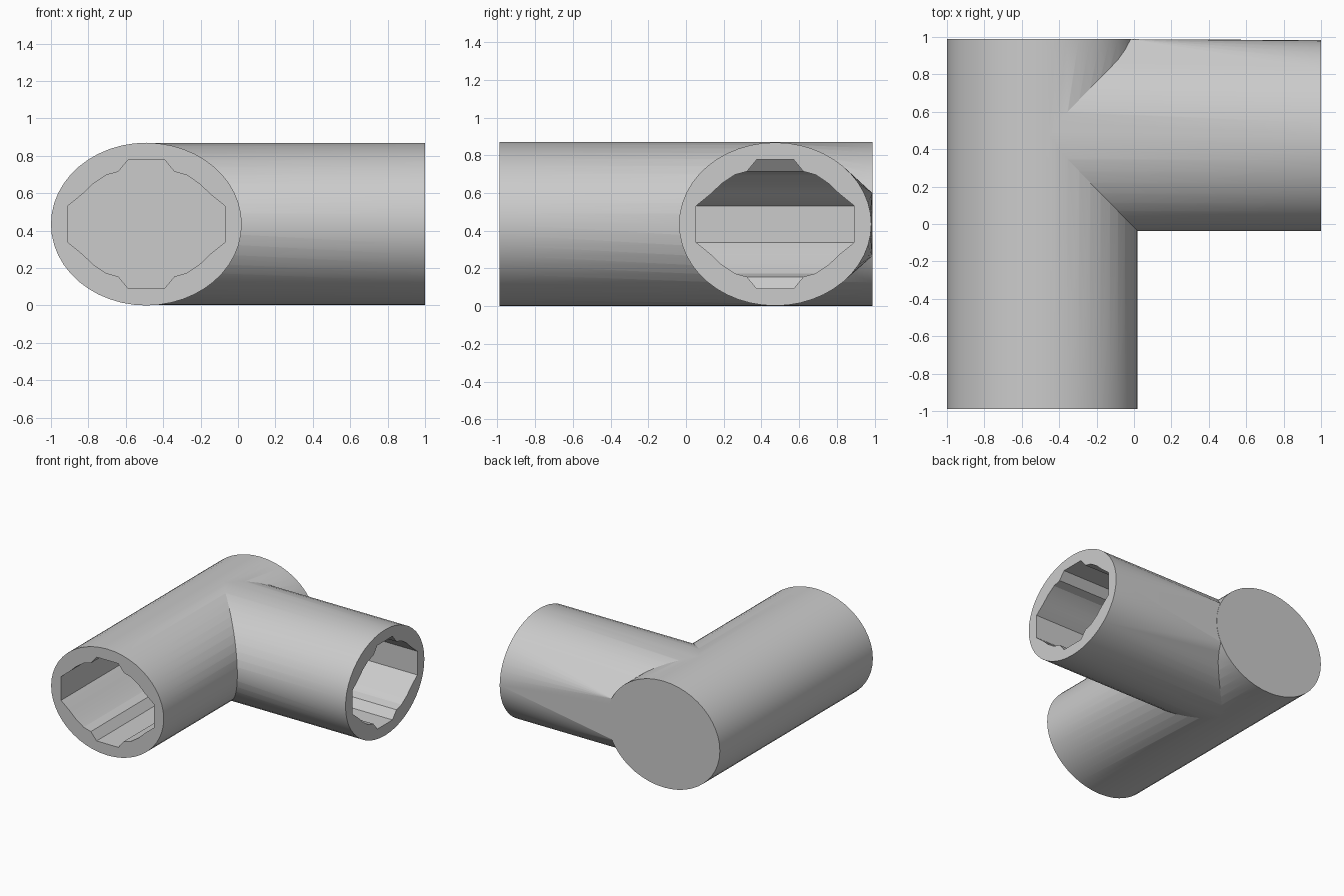
import bpy, bmesh, math

if "Cube" in bpy.data.objects:
    bpy.data.objects.remove(bpy.data.objects["Cube"])

SIDES = 48
ZC = 0.435


def make_object(name, bm):
    bmesh.ops.recalc_face_normals(bm, faces=bm.faces)
    me = bpy.data.meshes.new(name)
    bm.to_mesh(me)
    bm.free()
    ob = bpy.data.objects.new(name, me)
    bpy.context.collection.objects.link(ob)
    return ob


def ellipse(r, rz):
    return [(r * math.cos(2 * math.pi * i / SIDES), rz * math.sin(2 * math.pi * i / SIDES))
            for i in range(SIDES)]


def place(axis, centre, u, v, t):
    # u runs sideways, v up, t along the tube axis
    return (centre + u, t, ZC + v) if axis == 'Y' else (t, centre + u, ZC + v)


def prism(name, profile, axis, centre, start, end):
    bm = bmesh.new()
    rings = [[bm.verts.new(place(axis, centre, u, v, t)) for u, v in profile] for t in (start, end)]
    n = len(profile)
    for i in range(n):
        j = (i + 1) % n
        bm.faces.new((rings[0][i], rings[0][j], rings[1][j], rings[1][i]))
    bm.faces.new(rings[0])
    bm.faces.new(rings[1])
    return make_object(name, bm)


def boolean(target, cutter, op):
    mod = target.modifiers.new(op, 'BOOLEAN')
    mod.operation = op
    mod.solver = 'EXACT'
    mod.object = cutter
    bpy.context.view_layer.objects.active = target
    bpy.ops.object.modifier_apply(modifier=mod.name)
    bpy.data.objects.remove(cutter)


# keyed bore profile, one quadrant mirrored to four
quad = [(0.42, 0.097), (0.34, 0.162), (0.285, 0.215), (0.215, 0.262), (0.15, 0.28), (0.098, 0.343)]
bore = (quad + [(-u, v) for u, v in reversed(quad)]
        + [(-u, -v) for u, v in quad] + [(u, -v) for u, v in reversed(quad)])

# main tube along y
body = prism("elbow_pipe", ellipse(0.51, 0.435), 'Y', -0.49, -0.99, 0.99)

# branch tube along x, with slightly flared flat back panel
bm = bmesh.new()
for t in (-0.49, 1.0):
    for u, v in ellipse(0.51, 0.433):
        bm.verts.new(place('X', 0.473, u, v, t))
for z in (0.6, 0.265):
    bm.verts.new((-0.02, 0.988, z))
res = bmesh.ops.convex_hull(bm, input=bm.verts[:])
bmesh.ops.dissolve_limit(bm, angle_limit=0.001, verts=bm.verts[:], edges=bm.edges[:])
branch = make_object("branch_tube", bm)
boolean(body, branch, 'UNION')

# bores: the main one is closed at the back, the branch opens into it
boolean(body, prism("main_bore", bore, 'Y', -0.49, -1.1, 0.91), 'DIFFERENCE')
small = [(u * 0.998, v * 0.998) for u, v in bore]
boolean(body, prism("branch_bore", small, 'X', 0.473, -0.488, 1.1), 'DIFFERENCE')

bpy.ops.object.select_all(action='DESELECT')
body.select_set(True)
bpy.context.view_layer.objects.active = body
bpy.ops.object.shade_smooth_by_angle(angle=math.radians(15))
